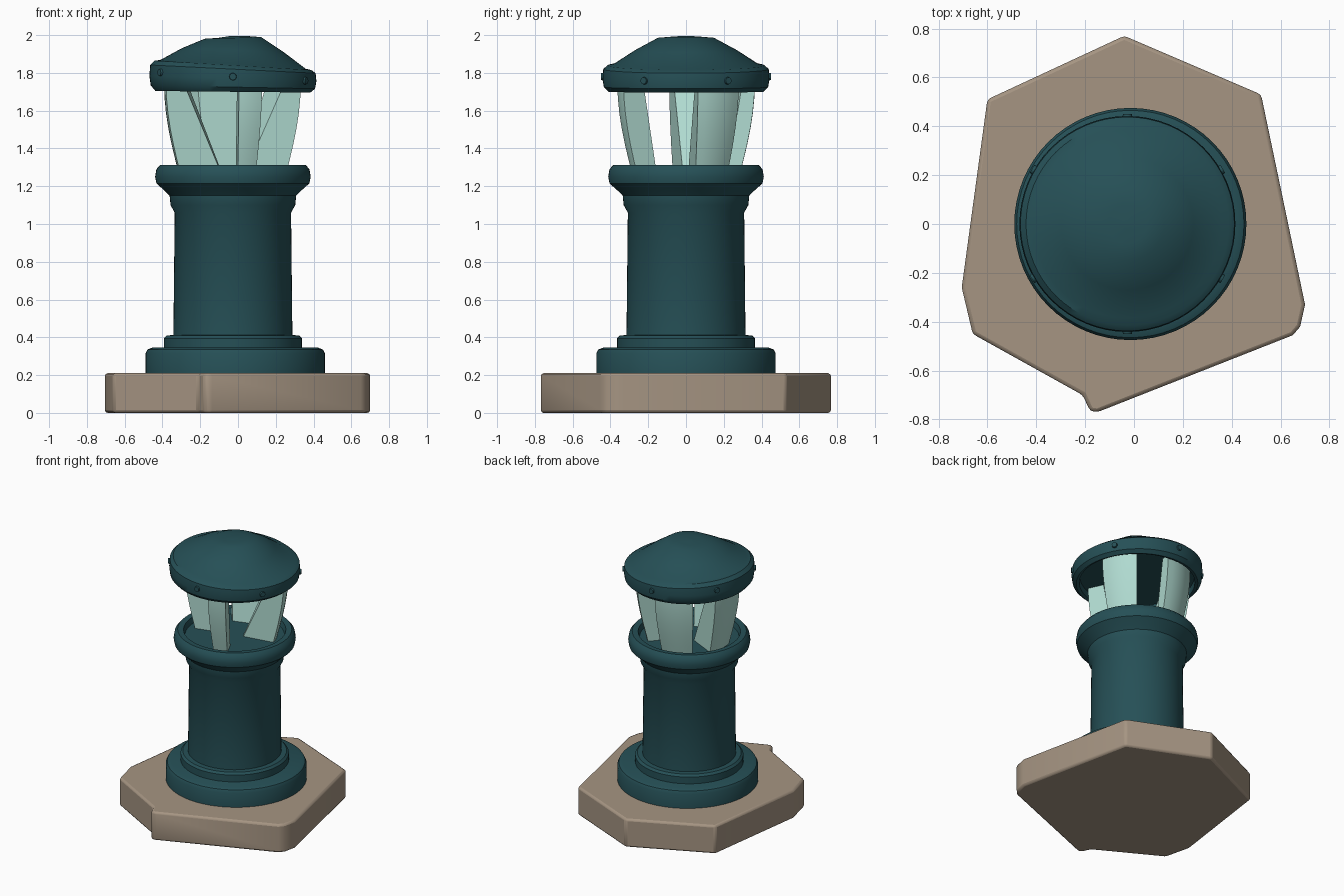
import bpy, bmesh, math
from mathutils import Vector

cube = bpy.data.objects.get("Cube")
if cube:
    bpy.data.objects.remove(cube, do_unlink=True)


def material(name, color):
    m = bpy.data.materials.new(name)
    m.use_nodes = True
    m.diffuse_color = (*color, 1)
    m.node_tree.nodes["Principled BSDF"].inputs["Base Color"].default_value = (*color, 1)
    return m


TEAL = material("dark teal", (0.019, 0.08, 0.094))
STONE = material("warm stone", (0.38, 0.30, 0.225))
GLASS = material("pale glass", (0.43, 0.70, 0.63))
AXIS_X = -0.027


def finish(name, bm, mat, bevel=0, angle=35):
    bmesh.ops.recalc_face_normals(bm, faces=bm.faces)
    mesh = bpy.data.meshes.new(name)
    bm.to_mesh(mesh)
    bm.free()
    mesh.materials.append(mat)
    ob = bpy.data.objects.new(name, mesh)
    bpy.context.collection.objects.link(ob)
    if bevel:
        mod = ob.modifiers.new("soft edges", 'BEVEL')
        mod.width, mod.segments, mod.limit_method = bevel, 2, 'ANGLE'
    bpy.ops.object.select_all(action='DESELECT')
    ob.select_set(True)
    bpy.context.view_layer.objects.active = ob
    bpy.ops.object.shade_smooth_by_angle(angle=math.radians(angle))
    return ob


def bridge(bm, a, b):
    for i in range(len(a)):
        j = (i + 1) % len(a)
        bm.faces.new((a[i], a[j], b[j], b[i]))


def lathe(name, profile, mat, cx=AXIS_X, steps=64):
    """Spin (radius, height, sideways tilt) points into a capped solid."""
    bm = bmesh.new()
    rings = []
    for r, z, tilt in profile:
        ring = []
        for i in range(steps):
            t = math.tau * i / steps
            x = r * math.cos(t)
            ring.append(bm.verts.new((cx + x, r * math.sin(t), z + tilt * x)))
        rings.append(ring)
    for a, b in zip(rings, rings[1:]):
        bridge(bm, a, b)
    bm.faces.new(rings[0])
    bm.faces.new(rings[-1])
    return finish(name, bm, mat)


# Irregular stone slab
outline = [(-0.04, 0.77), (0.52, 0.53), (0.70, -0.33), (0.68, -0.42), (0.65, -0.455),
           (-0.15, -0.77), (-0.18, -0.765), (-0.21, -0.70), (-0.66, -0.45),
           (-0.705, -0.26), (-0.60, 0.51)]
bm = bmesh.new()
low, high = [[bm.verts.new((x, y, z)) for x, y in outline] for z in (0, 0.21)]
bridge(bm, low, high)
bm.faces.new(low)
bm.faces.new(high)
finish("stone_slab", bm, STONE, bevel=0.015)

# Foot flange, then column with collar and recessed gallery floor
lathe("foot_flange", [(0.475, 0.2, 0), (0.475, 0.315, 0), (0.465, 0.335, 0), (0.44, 0.345, 0)],
      TEAL, cx=-0.015)
lathe("column", [(0.365, 0.33, 0), (0.365, 0.395, 0), (0.35, 0.41, 0), (0.315, 0.412, 0),
                 (0.308, 1.06, 0), (0.33, 1.10, 0), (0.335, 1.15, 0), (0.36, 1.175, 0),
                 (0.405, 1.215, 0), (0.412, 1.25, 0), (0.405, 1.29, 0), (0.385, 1.313, 0),
                 (0.345, 1.31, 0), (0.335, 1.27, 0)], TEAL)

# Leaning domed roof with a rolled brim and hollow underside
lathe("roof", [(0.385, 1.75, 0), (0.39, 1.705, 0), (0.41, 1.70, -0.01), (0.435, 1.725, -0.02),
               (0.442, 1.77, -0.03), (0.438, 1.82, -0.05), (0.415, 1.84, -0.06),
               (0.385, 1.845, -0.06), (0.27, 1.92, -0.04), (0.15, 1.985, 0.03),
               (0.08, 1.99, 0.06), (0.02, 1.995, 0.03)], TEAL)

# Six bolts round the brim
for k in range(6):
    t = math.radians(30 + 60 * k)
    out = Vector((math.cos(t), math.sin(t), 0))
    bm = bmesh.new()
    bmesh.ops.create_cone(bm, cap_ends=True, segments=12, radius1=0.023, radius2=0.018, depth=0.03)
    turn = out.to_track_quat('Z', 'Y').to_matrix()
    bmesh.ops.rotate(bm, matrix=turn, verts=bm.verts)
    bmesh.ops.translate(bm, vec=out * 0.436 + Vector((AXIS_X, 0, 1.78 - 0.025 * out.x)),
                        verts=bm.verts)
    finish(f"brim_bolt_{k + 1}", bm, TEAL)


def glass_panel(name, centre, half, inner_bottom, inner_top):
    """Bulging wedge of glass whose inner edge leans towards the middle."""
    bm = bmesh.new()
    rings = []
    levels, cols = 6, 6
    for i in range(levels + 1):
        f = i / levels
        z = 1.26 + 0.49 * f
        outer = 0.285 + 0.08 * math.sin(f * math.pi / 2)
        inner = inner_bottom + (inner_top - inner_bottom) * f
        spread = [math.radians(centre + half * (2 * c / cols - 1)) for c in range(cols + 1)]
        points = [(outer, t) for t in spread] + [(inner, spread[-1]), (inner, spread[0])]
        rings.append([bm.verts.new((AXIS_X + r * math.cos(t), r * math.sin(t), z))
                      for r, t in points])
    for a, b in zip(rings, rings[1:]):
        bridge(bm, a, b)
    bm.faces.new(rings[0])
    bm.faces.new(rings[-1])
    finish(name, bm, GLASS)


# Lantern glass
glass_panel("front_glass", -75, 10, 0.17, 0.25)
glass_panel("left_glass", 30, 20, 0.06, 0.28)
glass_panel("back_glass", 107, 22, 0.22, 0.30)
glass_panel("right_glass", 174, 20, 0.06, 0.27)
